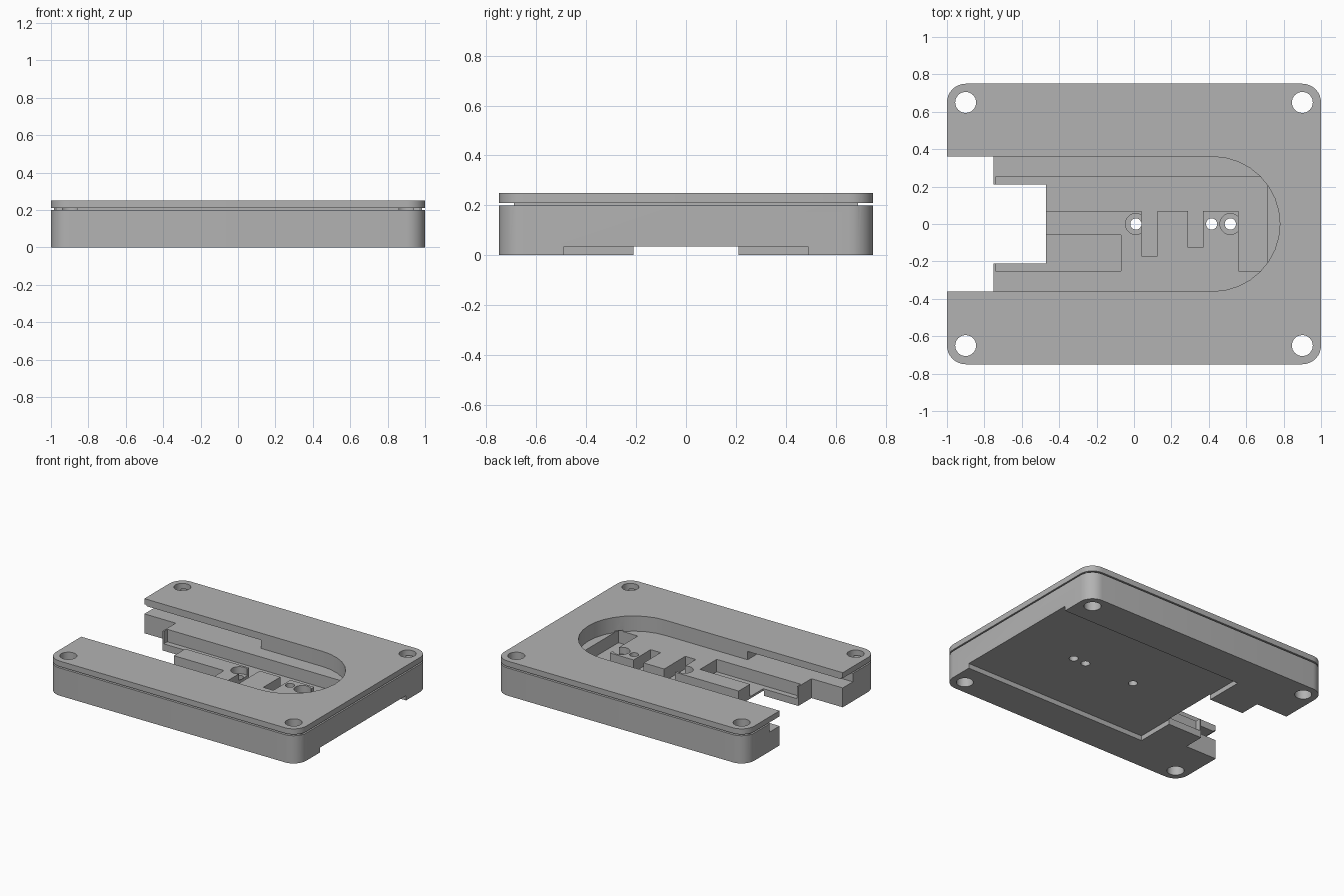
import bpy, bmesh, math

old = bpy.data.objects.get("Cube")
if old:
    bpy.data.objects.remove(old, do_unlink=True)

grey = bpy.data.materials.new("plain_grey")
grey.use_nodes = True
grey.diffuse_color = (0.45, 0.45, 0.45, 1)
grey.node_tree.nodes["Principled BSDF"].inputs["Base Color"].default_value = (0.45, 0.45, 0.45, 1)


def prism(name, points, z0, z1):
    """Extrude a flat outline from z0 to z1."""
    bm = bmesh.new()
    base = bm.faces.new([bm.verts.new((x, y, z0)) for x, y in points])
    top = bmesh.ops.extrude_face_region(bm, geom=[base])["geom"]
    for v in top:
        if isinstance(v, bmesh.types.BMVert):
            v.co.z = z1
    bmesh.ops.recalc_face_normals(bm, faces=bm.faces)
    mesh = bpy.data.meshes.new(name)
    bm.to_mesh(mesh)
    bm.free()
    mesh.materials.append(grey)
    obj = bpy.data.objects.new(name, mesh)
    bpy.context.collection.objects.link(obj)
    return obj


def rect(x0, x1, y0, y1):
    return [(x0, y0), (x1, y0), (x1, y1), (x0, y1)]


def arc(cx, cy, r, start, end, steps):
    angles = [math.radians(start + (end - start) * i / steps) for i in range(steps + 1)]
    return [(cx + r * math.cos(a), cy + r * math.sin(a)) for a in angles]


def circle(cx, cy, r):
    return arc(cx, cy, r, 0, 360, 32)[:-1]


def cut(points, z0, z1):
    """Remove a prism from the body."""
    cutter = prism("cutter", points, z0, z1)
    cutter.hide_render = True
    mod = body.modifiers.new("cut", "BOOLEAN")
    mod.operation, mod.solver, mod.object = "DIFFERENCE", "EXACT", cutter
    bpy.context.view_layer.objects.active = body
    bpy.ops.object.modifier_apply(modifier=mod.name)
    bpy.data.objects.remove(cutter, do_unlink=True)


LEDGE, FLOOR, SEAM, TOP = 0.14, 0.05, 0.20, 0.25

# Rounded block
outline = []
for i, (sx, sy) in enumerate([(1, 1), (-1, 1), (-1, -1), (1, -1)]):
    outline += arc(0.9 * sx, 0.65 * sy, 0.1, 90 * i, 90 * i + 90, 8)
body = prism("housing_block", outline, 0, TOP)

# Round-ended slot down to the ledge
cut([(-1.1, -0.36)] + arc(0.42, 0, 0.36, -90, 90, 16) + [(-1.1, 0.36)], LEDGE, 0.4)

# Stepped notch through the left edge
cut(rect(-1.1, -0.75, -0.36, 0.36), -0.1, 0.4)
cut(rect(-0.8, -0.47, -0.21, 0.21), -0.1, 0.4)

# Deep pockets around the raised centre block
cut([(-0.74, 0.25), (-0.74, 0.07), (0.56, 0.07), (0.56, -0.25),
     (0.715, -0.25), (0.715, 0.25)], FLOOR, LEDGE + 0.01)
cut(rect(-0.74, -0.07, -0.25, -0.06), FLOOR, LEDGE + 0.01)

# Small bays in the centre block
cut(rect(0.04, 0.125, -0.17, 0.09), FLOOR, LEDGE + 0.01)
cut(rect(0.29, 0.37, -0.125, 0.09), FLOOR, LEDGE + 0.01)

# Counterbores and pin holes
for x in (0.01, 0.515):
    cut(circle(x, 0, 0.056), 0.09, LEDGE + 0.01)
for x in (0.01, 0.415, 0.515):
    cut(circle(x, 0, 0.03), -0.1, 0.3)

# Undercuts below the top plate
for s, end in ((1, -0.07), (-1, -0.24)):
    cut(rect(-1.1, end, *sorted((0.3 * s, 0.475 * s))), LEDGE, SEAM)

# Shallow recess underneath, open on one side
cut(rect(-0.475, 1.1, -0.49, 0.49), -0.1, 0.035)

# Corner screw holes
for sx in (-1, 1):
    for sy in (-1, 1):
        cut(circle(0.9 * sx, 0.65 * sy, 0.056), -0.1, 0.4)

# Thin seam around the outside
for s in (-1, 1):
    cut(rect(*sorted((0.985 * s, 1.1 * s)), -0.9, 0.9), SEAM, SEAM + 0.01)
    cut(rect(-1.1, 1.1, *sorted((0.69 * s, 0.9 * s))), SEAM, SEAM + 0.01)

# Smooth curved walls, crisp edges
bpy.ops.object.select_all(action="DESELECT")
body.select_set(True)
bpy.context.view_layer.objects.active = body
bpy.ops.object.shade_smooth_by_angle(angle=math.radians(30))
